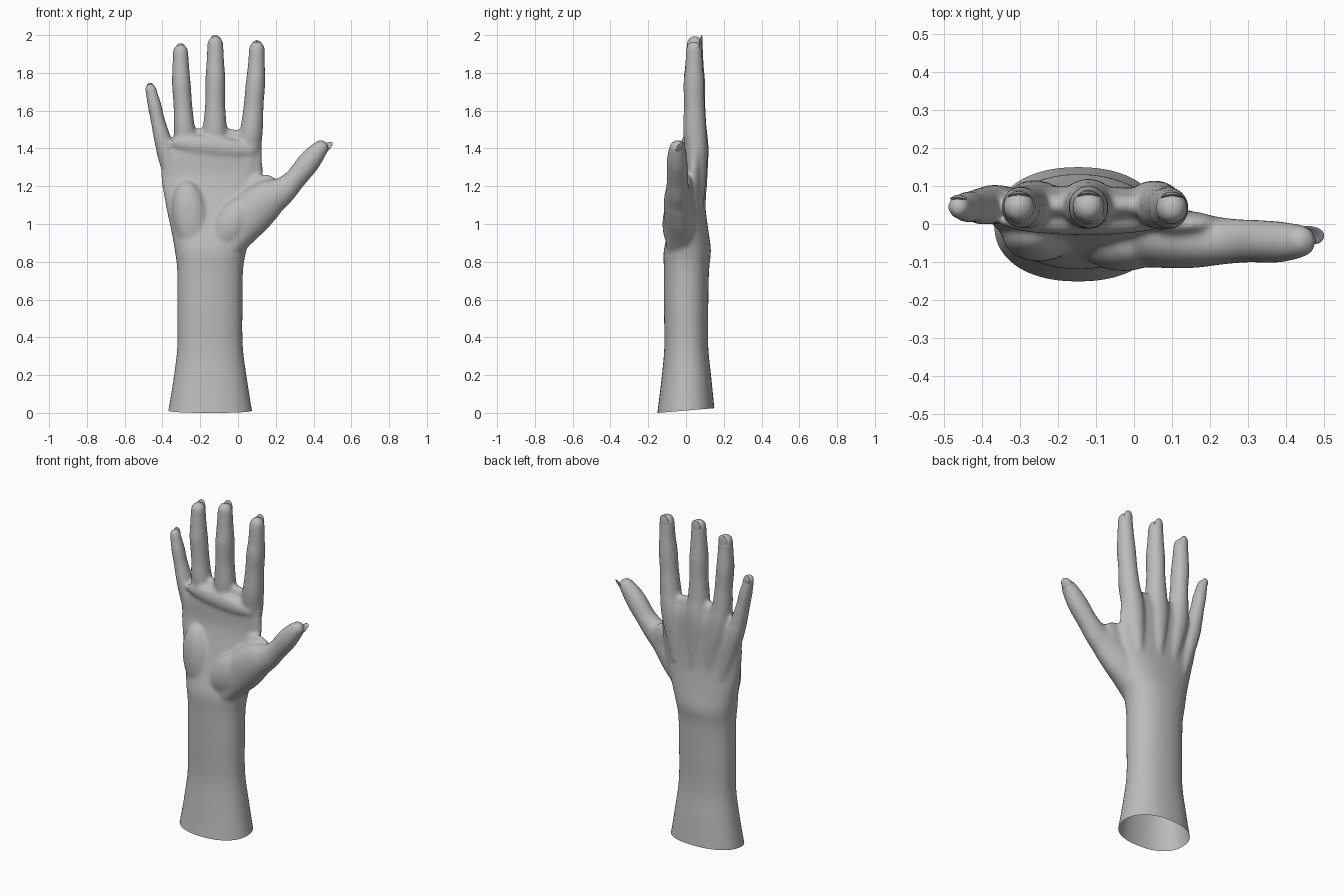
import bpy, bmesh, math
from mathutils import Vector, Matrix

cube = bpy.data.objects.get("Cube")
if cube:
    bpy.data.objects.remove(cube)

skin = bpy.data.materials.new("grey clay")
skin.use_nodes = True
GREY = (0.5, 0.5, 0.5, 1)
skin.diffuse_color = GREY
skin.node_tree.nodes["Principled BSDF"].inputs["Base Color"].default_value = GREY

SIDES = 32
Y = Vector((0, 1, 0))


def smooth_path(stations, steps=5):
    """Catmull-Rom through stations of (x, y, z, half width, half depth)."""
    p = [Vector(s) for s in stations]
    p = [p[0] * 2 - p[1]] + p + [p[-1] * 2 - p[-2]]
    out = []
    for a, b, c, d in zip(p, p[1:], p[2:], p[3:]):
        for i in range(steps):
            t = i / steps
            out.append(0.5 * (2 * b + (c - a) * t + (2 * a - 5 * b + 4 * c - d) * t * t
                              + (3 * b - a - 3 * c + d) * t ** 3))
    return out + [p[-2]]


def loft(bm, stations, axis=None, power=1.0, round_tip=True):
    """Closed tube of elliptical rings, flattened along y."""
    path = smooth_path(stations)
    rings = []
    for i, s in enumerate(path):
        ahead, behind = path[min(i + 1, len(path) - 1)], path[max(i - 1, 0)]
        t = axis or (ahead.xyz - behind.xyz if len(s) == 3 else Vector((ahead - behind)[:3])).normalized()
        rings.append((Vector(s[:3]), t, s[3], s[4]))
    if round_tip:
        c, t, w, d = rings[-1]
        for deg in (25, 45, 65, 80):
            a = math.radians(deg)
            rings.append((c + t * w * math.sin(a), t, w * math.cos(a), d * math.cos(a)))
    loops = []
    for c, t, w, d in rings:
        u = Y.cross(t).normalized()
        v = t.cross(u)
        loop = []
        for k in range(SIDES):
            a = math.tau * k / SIDES
            cs, sn = math.cos(a), math.sin(a)
            loop.append(bm.verts.new(c + u * w * math.copysign(abs(cs) ** power, cs)
                                     + v * d * math.copysign(abs(sn) ** power, sn)))
        loops.append(loop)
    for a, b in zip(loops, loops[1:]):
        for k in range(SIDES):
            n = (k + 1) % SIDES
            bm.faces.new((a[k], a[n], b[n], b[k]))
    bm.faces.new(loops[0][::-1])
    bm.faces.new(loops[-1])


def pad(bm, centre, size, turn=0):
    """Soft muscle mound."""
    m = (Matrix.Translation(centre) @ Matrix.Rotation(math.radians(turn), 4, 'Y')
         @ Matrix.Diagonal((*size, 1)))
    bmesh.ops.create_uvsphere(bm, u_segments=24, v_segments=16, radius=1, matrix=m)


bm = bmesh.new()

# Forearm, wrist and palm: z, left edge, right edge, front, back
body = [(-.1, -.395, .1, -.165, .165), (0, -.372, .077, -.152, .153), (.18, -.342, .048, -.13, .135),
        (.35, -.322, .026, -.115, .118), (.55, -.322, .024, -.117, .118), (.75, -.322, .027, -.117, .122),
        (.86, -.335, .045, -.118, .132), (.97, -.355, .08, -.09, .118), (1.1, -.383, .11, -.055, .102),
        (1.25, -.408, .13, -.02, .098), (1.37, -.402, .128, -.015, .1), (1.44, -.36, .125, -.005, .09)]
loft(bm, [((l + r) / 2, (f + b) / 2, z, (r - l) / 2, (b - f) / 2) for z, l, r, f, b in body],
     axis=Vector((0, 0, 1)), power=0.9, round_tip=False)

# Fingers, each starting as a metacarpal ridge inside the palm
fingers = {
    "index": [(.02, .04, 1.1, .04, .055), (.05, .055, 1.36, .066, .06), (.072, .046, 1.5, .06, .062),
              (.083, .044, 1.63, .053, .055), (.092, .042, 1.74, .052, .056), (.097, .043, 1.83, .046, .048),
              (.1, .043, 1.927, .042, .043)],
    "middle": [(-.11, .05, 1.1, .04, .055), (-.12, .06, 1.38, .068, .06), (-.122, .048, 1.5, .064, .062),
               (-.121, .046, 1.64, .053, .056), (-.12, .044, 1.76, .053, .057), (-.12, .045, 1.86, .047, .048),
               (-.12, .046, 1.955, .042, .043)],
    "ring": [(-.21, .05, 1.1, .04, .05), (-.26, .058, 1.36, .066, .058), (-.283, .048, 1.5, .057, .06),
             (-.291, .046, 1.62, .05, .054), (-.3, .044, 1.74, .05, .055), (-.303, .045, 1.83, .045, .047),
             (-.304, .046, 1.912, .041, .042)],
    "little": [(-.29, .045, 1.05, .035, .045), (-.362, .052, 1.32, .052, .052), (-.397, .048, 1.44, .046, .05),
               (-.425, .046, 1.55, .038, .043), (-.44, .045, 1.62, .037, .042), (-.452, .045, 1.67, .033, .036),
               (-.462, .045, 1.715, .03, .032)],
}
for stations in fingers.values():
    loft(bm, stations)

# Thumb, widening into the ball of the thumb
thumb = [(-.04, -.02, .88, .07, .085), (.05, -.03, 1.03, .115, .085), (.15, -.042, 1.125, .105, .075),
         (.235, -.045, 1.175, .075, .062), (.3, -.045, 1.235, .058, .057), (.365, -.047, 1.315, .06, .056),
         (.405, -.047, 1.365, .054, .051), (.438, -.045, 1.402, .043, .044)]
loft(bm, thumb)

# Palm mounds: thumb ball, outer heel, finger-base ridge, and the thumb web
pad(bm, (-.03, -.055, 1.0), (.095, .07, .15), 30)
pad(bm, (-.25, -.03, 1.03), (.095, .07, .2), -8)
pad(bm, (-.13, .005, 1.41), (.23, .035, .055), 6)
pad(bm, (-.13, .05, 1.45), (.22, .035, .06), 0)
pad(bm, (.13, .0, 1.17), (.09, .035, .1), 45)

mesh = bpy.data.meshes.new("hand")
bm.to_mesh(mesh)
bm.free()
hand = bpy.data.objects.new("hand", mesh)
bpy.context.collection.objects.link(hand)

# Fuse the parts into one soft skin
fuse = hand.modifiers.new("fuse", 'REMESH')
fuse.mode = 'VOXEL'
fuse.voxel_size = 0.01
soften = hand.modifiers.new("soften", 'SMOOTH')
soften.factor = 0.5
soften.iterations = 10
bpy.context.view_layer.update()
fused = hand.evaluated_get(bpy.context.evaluated_depsgraph_get())
bm = bmesh.new()
bm.from_mesh(fused.to_mesh())
hand.modifiers.clear()

# Open, slightly slanted cut at the forearm
bmesh.ops.bisect_plane(bm, geom=bm.verts[:] + bm.edges[:] + bm.faces[:], plane_co=(0, -.15, 0),
                       plane_no=(0, .083, -1), clear_outer=True)
for f in bm.faces:
    f.smooth = True
    f.material_index = 0
bm.to_mesh(mesh)
bm.free()
mesh.materials.clear()
mesh.materials.append(skin)


def nail(name, centre, direction, facing, width, length):
    """Thin curved plate lying on the back of a fingertip."""
    z = Vector(direction).normalized()
    y = Vector(facing)
    y = (y - z * y.dot(z)).normalized()
    rot = Matrix((y.cross(z), y, z)).transposed().to_4x4()
    nb = bmesh.new()
    bmesh.ops.create_uvsphere(nb, u_segments=20, v_segments=12, radius=1,
                              matrix=Matrix.Diagonal((width, .006, length, 1)))
    for v in nb.verts:
        v.co.y -= 10 * v.co.x ** 2
    bmesh.ops.transform(nb, matrix=Matrix.Translation(centre) @ rot, verts=nb.verts)
    for f in nb.faces:
        f.smooth = True
    me = bpy.data.meshes.new(name)
    nb.to_mesh(me)
    nb.free()
    me.materials.append(skin)
    bpy.context.collection.objects.link(bpy.data.objects.new(name, me))


for name, st in fingers.items():
    end, before = Vector(st[-1][:3]), Vector(st[-2][:3])
    d = (end - before).normalized()
    r = st[-1][3]
    nail(name + "_nail", end + d * r * .2 + Y * r * .86, d, Y, r * .72, r * .9)
end, before = Vector(thumb[-1][:3]), Vector(thumb[-2][:3])
side = Vector((.55, .6, -.5)).normalized()
nail("thumb_nail", end + (end - before) * .42 + side * .033, end - before, side, .03, .042)
